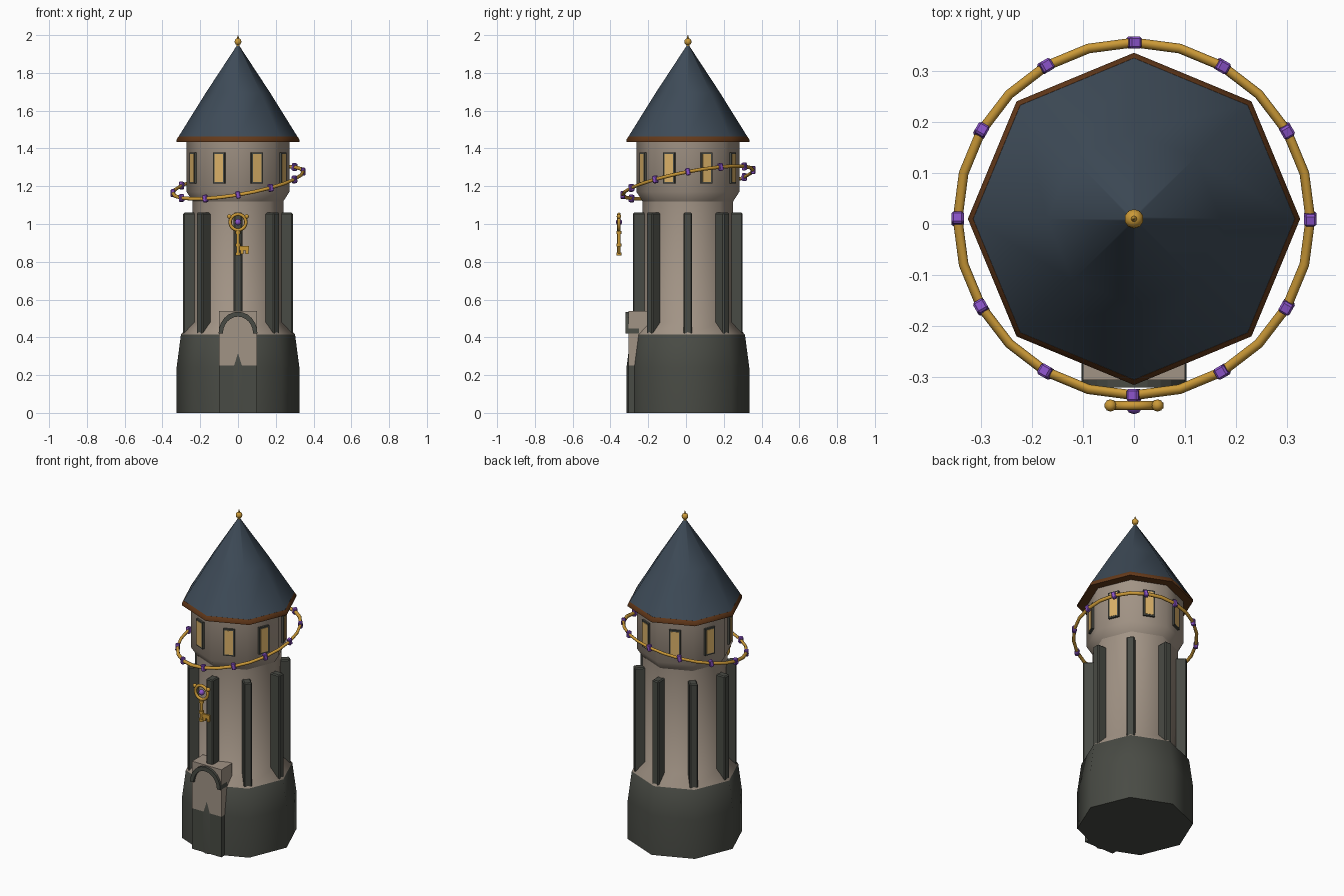
import bpy, bmesh, math
from math import sin, cos, pi, radians
from mathutils import Matrix, Vector

if "Cube" in bpy.data.objects:
    bpy.data.objects.remove(bpy.data.objects["Cube"])

CY = 0.01  # tower axis in y


def material(name, rgb):
    m = bpy.data.materials.new(name)
    m.use_nodes = True
    lin = [(c / 255) ** 2.2 for c in rgb] + [1]
    m.diffuse_color = lin
    m.node_tree.nodes["Principled BSDF"].inputs["Base Color"].default_value = lin
    return m


STONE = material("pale_stone", (160, 146, 132))
DARK = material("dark_stone", (74, 76, 70))
SLATE = material("roof_slate", (64, 76, 88))
WOOD = material("eaves_wood", (100, 60, 32))
GOLD = material("gold", (202, 152, 58))
GEM = material("purple_gem", (138, 84, 200))
GLOW = material("window_glow", (218, 176, 104))


def finish(name, bm, mats, rule=None, smooth=None):
    """Turn a bmesh into an object, colouring faces by a rule on their centre."""
    bmesh.ops.recalc_face_normals(bm, faces=bm.faces)
    if rule:
        for f in bm.faces:
            f.material_index = rule(f.calc_center_median())
    me = bpy.data.meshes.new(name)
    bm.to_mesh(me)
    bm.free()
    for m in mats:
        me.materials.append(m)
    ob = bpy.data.objects.new(name, me)
    bpy.context.collection.objects.link(ob)
    if smooth:
        bpy.ops.object.select_all(action='DESELECT')
        ob.select_set(True)
        bpy.context.view_layer.objects.active = ob
        bpy.ops.object.shade_smooth_by_angle(angle=radians(smooth))
    return ob


def lathe(name, profile, mats, sides=8, at=(0, CY), rule=None, smooth=46):
    """Revolve (radius, height) points; one corner points to the front."""
    bm = bmesh.new()
    rings = [[bm.verts.new((at[0] + r * cos(2 * pi * i / sides),
                            at[1] + r * sin(2 * pi * i / sides), z))
              for i in range(sides)] for r, z in profile]
    for a, b in zip(rings, rings[1:]):
        for i in range(sides):
            j = (i + 1) % sides
            bm.faces.new((a[i], a[j], b[j], b[i]))
    bm.faces.new(rings[0])
    bm.faces.new(rings[-1])
    return finish(name, bm, mats, rule, smooth)


def box(name, size, matrix, mat, bevel=0.0):
    bm = bmesh.new()
    bmesh.ops.create_cube(bm, size=1, matrix=Matrix.Diagonal((*size, 1)))
    if bevel:
        bmesh.ops.bevel(bm, geom=bm.edges[:], offset=bevel, segments=1, affect='EDGES')
    bm.transform(matrix)
    return finish(name, bm, [mat])


def around(angle, radius, z):
    """Placement on the tower wall with local +x pointing outwards."""
    return (Matrix.Translation((0, CY, z)) @ Matrix.Rotation(angle, 4, 'Z')
            @ Matrix.Translation((radius, 0, 0)))


def torus(name, major, minor, segs, sides, matrix, mat):
    bm = bmesh.new()
    vs = [[bm.verts.new(((major + minor * cos(2 * pi * j / sides)) * cos(2 * pi * i / segs),
                         (major + minor * cos(2 * pi * j / sides)) * sin(2 * pi * i / segs),
                         minor * sin(2 * pi * j / sides)))
           for j in range(sides)] for i in range(segs)]
    for i in range(segs):
        for j in range(sides):
            k, l = (i + 1) % segs, (j + 1) % sides
            bm.faces.new((vs[i][j], vs[k][j], vs[k][l], vs[i][l]))
    bm.transform(matrix)
    return finish(name, bm, [mat], smooth=62)


def ball(name, radius, at, mat):
    bm = bmesh.new()
    bmesh.ops.create_uvsphere(bm, u_segments=10, v_segments=8, radius=radius,
                              matrix=Matrix.Translation(at))
    return finish(name, bm, [mat], smooth=50)


# Tower: dark footing, shaft, corbel and lantern chamber
lathe("tower_body", [(0.325, 0), (0.325, 0.24), (0.302, 0.415), (0.24, 0.48), (0.24, 1.12)],
      [STONE, DARK], rule=lambda c: 1 if c.z < 0.41 else 0)
lathe("chamber", [(0.24, 1.12), (0.272, 1.17), (0.272, 1.45)], [STONE], smooth=46)

# Roof with timber eaves
lathe("eaves", [(0.325, 1.435), (0.325, 1.447), (0.315, 1.463)], [WOOD])
lathe("roof", [(0.317, 1.459), (0.17, 1.695), (0.006, 1.945)], [SLATE])

# Finial
lathe("finial_spike", [(0.008, 1.93), (0.008, 1.975), (0.001, 2.0)], [GOLD], sides=8)
ball("finial_ball", 0.019, (0, CY, 1.965), GOLD)

for i in range(8):
    # Buttresses on the corners, windows on the flats
    corner, flat = i * pi / 4, (i + 0.5) * pi / 4
    box(f"buttress_{i}", (0.075, 0.046, 0.68), around(corner, 0.2525, 0.72), DARK, 0.006)
    box(f"window_frame_{i}", (0.02, 0.066, 0.165), around(flat, 0.253, 1.297), DARK)
    box(f"window_pane_{i}", (0.008, 0.048, 0.147), around(flat, 0.261, 1.297), GLOW)

# Doorway block: dark plinth with pale stone above
for name, low, high, mat in (("door_plinth", 0, 0.25, DARK), ("door_block", 0.25, 0.54, STONE)):
    box(name, (0.2, 0.105, high - low), Matrix.Translation((0, -0.2525, (low + high) / 2)), mat)

# Door arch: half ring of square section
bm = bmesh.new()
steps = 12
rows = []
for i in range(steps + 1):
    a = pi * i / steps
    rows.append([bm.verts.new((r * cos(a), y, 0.42 + r * 1.12 * sin(a)))
                 for r, y in ((0.08, -0.32), (0.103, -0.32), (0.103, -0.25), (0.08, -0.25))])
for a, b in zip(rows, rows[1:]):
    for j in range(4):
        k = (j + 1) % 4
        bm.faces.new((a[j], a[k], b[k], b[j]))
bm.faces.new(rows[0])
bm.faces.new(rows[-1])
finish("door_arch", bm, [DARK])

# Tilted halo ring with gem beads
tilt = Matrix.Identity(4)
tilt[2][0], tilt[2][1] = 0.165, 0.19
halo = Matrix.Translation((0, CY, 1.22)) @ tilt
torus("halo_ring", 0.345, 0.0095, 24, 8, halo, GOLD)
for i in range(12):
    a = i * pi / 6
    spot = halo @ Vector((0.345 * cos(a), 0.345 * sin(a), 0))
    box(f"halo_gem_{i}", (0.024, 0.024, 0.04),
        Matrix.Translation(spot) @ Matrix.Rotation(a, 4, 'Z') @ Matrix.Rotation(0.2, 4, 'X'),
        GEM, 0.004)

# Floating key
KY = -0.355
upright = Matrix.Translation((0, KY, 1.01)) @ Matrix.Rotation(pi / 2, 4, 'X')
torus("key_bow", 0.042, 0.009, 20, 8, upright, GOLD)
ball("key_gem", 0.017, (0, KY, 1.01), GEM)
for s in (-1, 1):
    ball("key_bow_knob", 0.012, (s * 0.046, KY, 1.04), GOLD)
lathe("key_stem", [(0.009, 0.835), (0.009, 0.97)], [GOLD], at=(0, KY))
for z in (0.955, 0.89, 0.842):
    lathe("key_collar", [(0.014, z - 0.008), (0.014, z + 0.008)], [GOLD], at=(0, KY))
box("key_bit", (0.05, 0.012, 0.024), Matrix.Translation((0.033, KY, 0.872)), GOLD)
for x in (0.022, 0.048):
    box("key_tooth", (0.016, 0.012, 0.02), Matrix.Translation((x, KY, 0.852)), GOLD)
